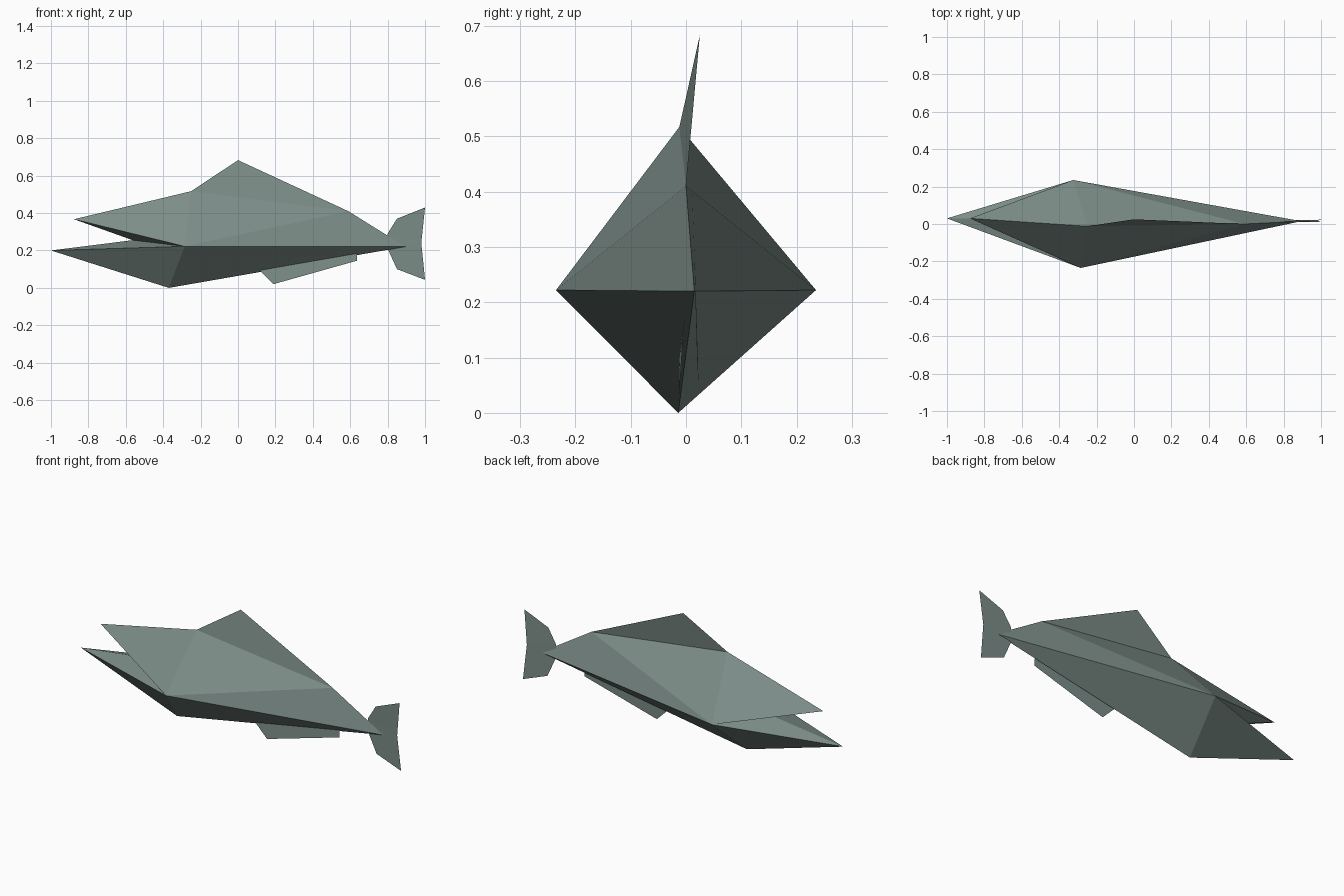
import bpy, bmesh

if "Cube" in bpy.data.objects:
    bpy.data.objects.remove(bpy.data.objects["Cube"])

mat = bpy.data.materials.new("slate_green_grey")
mat.diffuse_color = (0.205, 0.27, 0.25, 1)
mat.use_nodes = True
mat.node_tree.nodes["Principled BSDF"].inputs["Base Color"].default_value = mat.diffuse_color


def part(name, points, faces):
    """Flat-faced part from named points; faces are strings of point names."""
    bm = bmesh.new()
    v = {k: bm.verts.new(p) for k, p in points.items()}
    for f in faces:
        bm.faces.new([v[c] for c in f])
    bmesh.ops.recalc_face_normals(bm, faces=bm.faces)
    mesh = bpy.data.meshes.new(name)
    bm.to_mesh(mesh)
    bm.free()
    mesh.materials.append(mat)
    ob = bpy.data.objects.new(name, mesh)
    bpy.context.collection.objects.link(ob)
    return ob


# key points: upper jaw, lower jaw, mouth corner, back, rear back, belly, sides, tail tip
pts = {
    "U": (-0.877, 0.03, 0.367), "J": (-1.0, 0.03, 0.20), "M": (-0.563, 0.03, 0.255),
    "P": (-0.25, -0.012, 0.517), "D": (0.59, 0.0, 0.41), "B": (-0.37, -0.014, 0.0),
    "R": (-0.285, -0.235, 0.222), "L": (-0.325, 0.235, 0.222), "T": (0.895, 0.015, 0.22),
}

# body: each side has jaw, flank, belly and mouth faces
faces = []
for s in "RL":
    faces += ["UP" + s, "PD" + s, "DT" + s, "TB" + s, "BJ" + s, "JM" + s, "MU" + s]
part("body", pts, faces)

# dorsal fin
part("dorsal_fin", {"P": pts["P"], "A": (0, 0.025, 0.683), "D": pts["D"]}, ["PAD"])

# belly fin
part("belly_fin", {
    "a": (0.11, -0.012, 0.10), "b": (0.19, -0.013, 0.02),
    "c": (0.635, -0.005, 0.145), "d": (0.635, 0.0, 0.19)}, ["abcd"])

# forked tail fin
part("tail_fin", {
    "a": (0.80, 0.015, 0.29), "b": (0.85, 0.012, 0.37), "c": (1.0, 0.01, 0.43),
    "d": (0.98, 0.017, 0.24), "e": (1.0, 0.023, 0.043), "f": (0.85, 0.02, 0.10),
    "g": (0.80, 0.017, 0.21)}, ["abcd", "adg", "gdef"])
